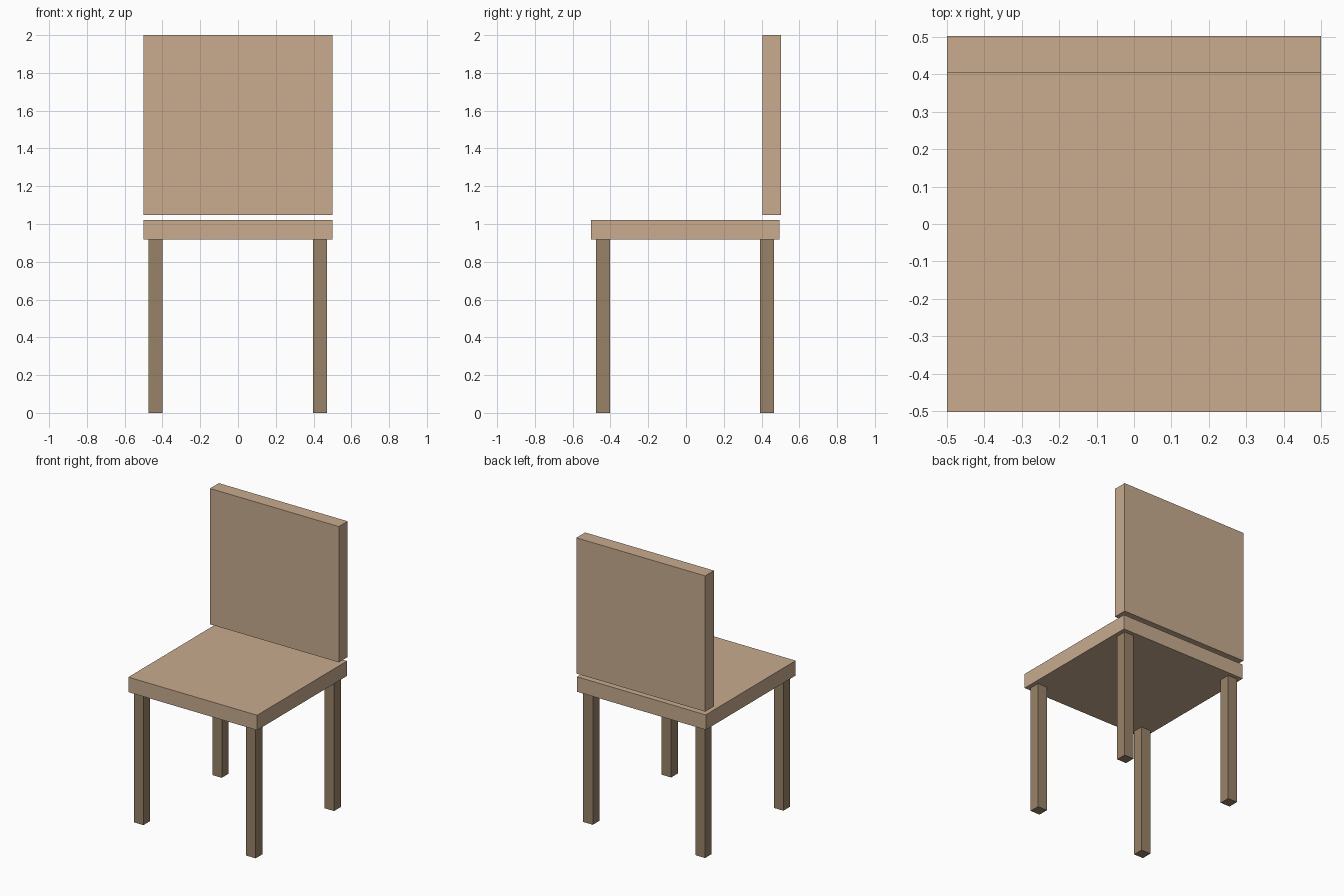
import bpy

if "Cube" in bpy.data.objects:
    bpy.data.objects.remove(bpy.data.objects["Cube"])


def material(name, color):
    mat = bpy.data.materials.new(name)
    mat.diffuse_color = (*color, 1.0)
    mat.use_nodes = True
    mat.node_tree.nodes["Principled BSDF"].inputs["Base Color"].default_value = mat.diffuse_color
    return mat


def box(name, lo, hi, mat):
    """Axis-aligned box between two corners."""
    centre = [(a + b) / 2 for a, b in zip(lo, hi)]
    bpy.ops.mesh.primitive_cube_add(size=1, location=centre)
    obj = bpy.context.object
    obj.name = name
    obj.scale = [b - a for a, b in zip(lo, hi)]
    bpy.ops.object.transform_apply(location=False, rotation=False, scale=True)
    obj.data.materials.append(mat)
    return obj


light_wood = material("light_wood", (0.58, 0.41, 0.275))
dark_wood = material("dark_wood", (0.314, 0.223, 0.138))

# Seat slab and the backrest floating just above it
SEAT_BOTTOM = 0.917
box("seat", (-0.5, -0.502, SEAT_BOTTOM), (0.5, 0.495, 1.022), light_wood)
box("backrest", (-0.5, 0.404, 1.047), (0.5, 0.502, 2.0), light_wood)

# Four square legs
LEG = 0.074
for row, y in (("front", -0.476), ("back", 0.393)):
    for side, x in (("left", -0.475), ("right", 0.397)):
        box(f"{row}_{side}_leg", (x, y, 0), (x + LEG, y + LEG, SEAT_BOTTOM), dark_wood)
